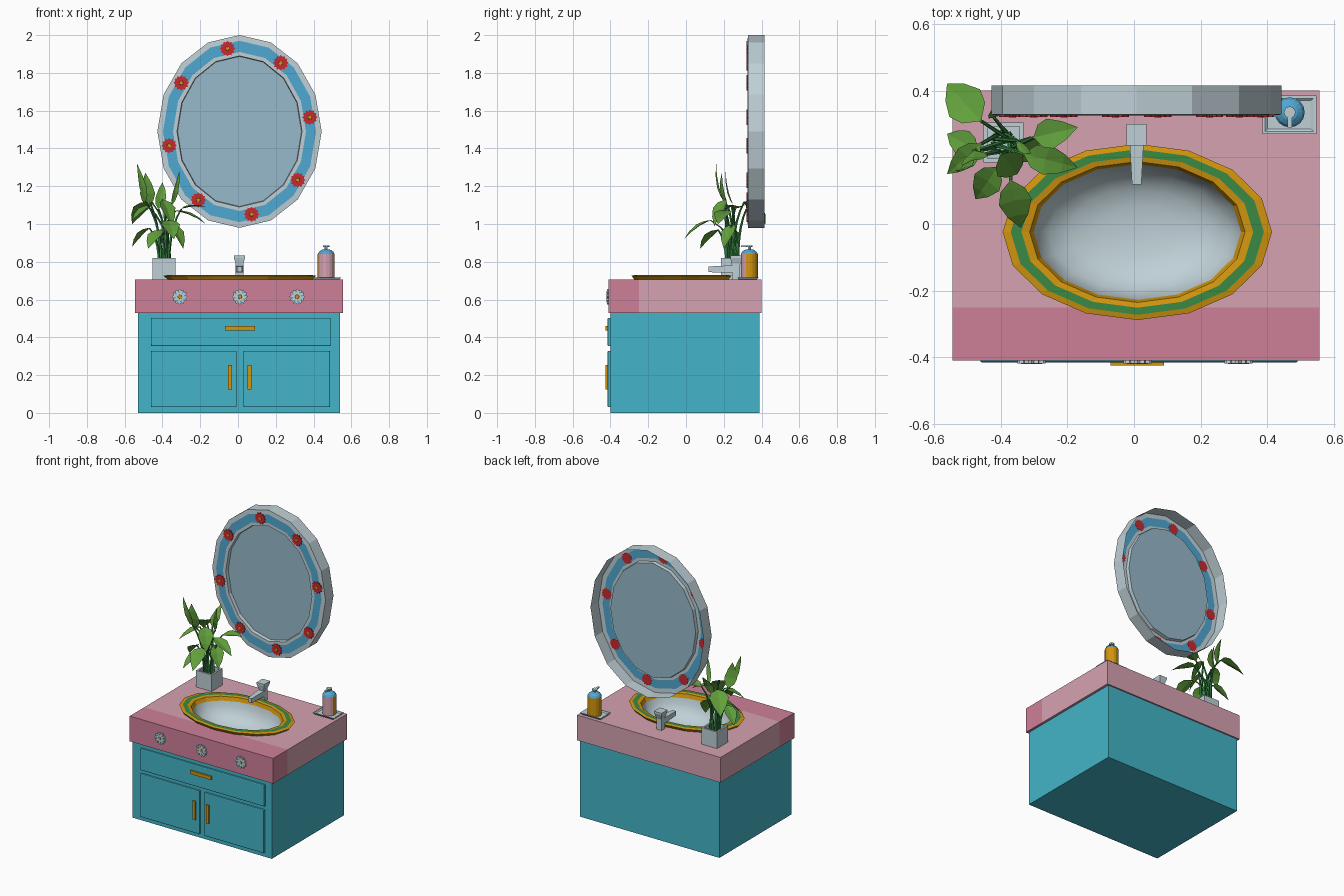
import bpy, bmesh, math
from mathutils import Vector

if "Cube" in bpy.data.objects:
    bpy.data.objects.remove(bpy.data.objects["Cube"])

def material(name, hexcol):
    m = bpy.data.materials.new(name)
    c = [int(hexcol[i:i + 2], 16) / 255 for i in (0, 2, 4)]
    m.diffuse_color = [x / 12.92 if x < 0.04 else ((x + 0.055) / 1.055) ** 2.4 for x in c] + [1]
    m.use_nodes = True
    m.node_tree.nodes["Principled BSDF"].inputs["Base Color"].default_value = m.diffuse_color
    return m

GREY = material("pale_grey", "BFD0D6")
BLUE = material("stripe_blue", "50A8D2")
RED = material("red", "C62A30")
PINK = material("pink", "CE8099")
LIGHT = material("light_pink", "D5A2B0")
TEAL = material("teal", "43B5C8")
GOLD = material("gold", "D2960F")
GREEN = material("green", "388A44")
GLASS = material("mirror_glass", "97BACB")
LEAF = material("leaf_green", "62A03C")

def make(name, verts, faces, mats, idx=None, smooth=None):
    me = bpy.data.meshes.new(name)
    me.from_pydata([tuple(v) for v in verts], [], faces)
    for m in mats:
        me.materials.append(m)
    for i, p in enumerate(me.polygons):
        if idx:
            p.material_index = idx[i]
        p.use_smooth = bool(smooth and smooth[i])
    ob = bpy.data.objects.new(name, me)
    bpy.context.collection.objects.link(ob)
    return ob

def loft(name, rings, mats, bands=None, start=True, end=True, smooth_from=None):
    """Skin rings of points; bands gives a material index for each step."""
    n, steps = len(rings[0]), len(rings) - 1
    bands = bands or [0] * steps
    faces, idx, sm = [], [], []
    for k in range(steps):
        for i in range(n):
            j = (i + 1) % n
            faces.append((k * n + i, k * n + j, k * n + n + j, k * n + n + i))
            idx.append(bands[k])
            sm.append(smooth_from is not None and k >= smooth_from)
    if start:
        faces.append(tuple(reversed(range(n)))); idx.append(bands[0]); sm.append(False)
    if end:
        faces.append(tuple(range(steps * n, steps * n + n))); idx.append(bands[-1])
        sm.append(smooth_from is not None)
    return make(name, [v for r in rings for v in r], faces, mats, idx, sm)

def flat_ring(cx, cy, rx, ry, z, n=16):
    return [(cx + rx * math.cos(2 * math.pi * i / n), cy + ry * math.sin(2 * math.pi * i / n), z) for i in range(n)]

def wall_ring(cx, cz, rx, rz, y, n=16, notch=1.0):
    out = []
    for i in range(n):
        a, s = 2 * math.pi * i / n, (notch if i % 2 else 1)
        out.append((cx + s * rx * math.cos(a), y, cz + s * rz * math.sin(a)))
    return out

def rect(x0, x1, y0, y1, z):
    return [(x0, y0, z), (x1, y0, z), (x1, y1, z), (x0, y1, z)]

def box(name, x0, x1, y0, y1, z0, z1, mat):
    return loft(name, [rect(x0, x1, y0, y1, z0), rect(x0, x1, y0, y1, z1)], [mat])

def flower(name, cx, cz, y0, y1, r, petal):
    loft(name, [wall_ring(cx, cz, r, r, y0, 24, 0.8), wall_ring(cx, cz, r, r, y1, 24, 0.8)], [petal])
    loft(name + "_centre", [wall_ring(cx, cz, r * .27, r * .27, y1, 8),
                            wall_ring(cx, cz, r * .25, r * .25, y1 - .002, 8)], [GOLD])

# Cabinet with drawer and doors
box("cabinet", -.53, .54, -.40, .39, 0, .53, TEAL)
def panel(name, x0, x1, z0, z1):
    def r(y, d):
        return [(x0 + d, y, z0 + d), (x1 - d, y, z0 + d), (x1 - d, y, z1 - d), (x0 + d, y, z1 - d)]
    loft(name, [r(-.40, 0), r(-.413, 0), r(-.415, .004)], [TEAL])
panel("drawer", -.46, .49, .355, .503)
panel("left_door", -.46, -.007, .03, .328)
panel("right_door", .03, .487, .03, .328)
box("drawer_handle", -.07, .09, -.425, -.41, .436, .46, GOLD)
box("left_handle", -.052, -.031, -.425, -.41, .125, .254, GOLD)
box("right_handle", .05, .071, -.425, -.41, .125, .254, GOLD)

# Countertop: front strip in the stronger pink, basin opening cut out
top = box("countertop", -.545, .557, -.41, .40, .53, .705, LIGHT)
top.data.materials.append(PINK)
bm = bmesh.new()
bm.from_mesh(top.data)
bmesh.ops.bisect_plane(bm, geom=bm.verts[:] + bm.edges[:] + bm.faces[:], plane_co=(0, -.25, 0), plane_no=(0, 1, 0))
for f in bm.faces:
    f.material_index = 1 if f.calc_center_median().y < -.25 else 0
bm.to_mesh(top.data)
bm.free()
BX, BY, RX, RY = .01, -.024, .404, .264
cutter = loft("basin_cutter", [flat_ring(BX, BY, RX * .83, RY * .83, z) for z in (.545, .8)], [LIGHT])
cutter.hide_render = True
cutter.hide_set(True)
mod = top.modifiers.new("basin_hole", "BOOLEAN")
mod.object, mod.operation, mod.solver = cutter, "DIFFERENCE", "EXACT"

# Basin: gold rim, green stripe, pale bowl
rim = [(.93, .70), (1, .726), (.94, .73), (.86, .73), (.80, .726), (.77, .70)]
loft("basin_rim", [flat_ring(BX, BY, RX * s, RY * s, z) for s, z in rim], [GOLD, GREEN],
     [0, 0, 1, 0, 0], False, False)
bowl = [(.77, .70), (.74, .665), (.66, .62), (.5, .585), (.3, .568), (.1, .562)]
loft("basin_bowl", [flat_ring(BX, BY, RX * s, RY * s, z) for s, z in bowl], [GREY],
     start=False, smooth_from=0)

# Tap
box("tap_post", -.012, .028, .245, .285, .70, .79, GREY)
loft("tap_handle", [rect(-.008, .024, .243, .285, .78), rect(-.022, .037, .235, .30, .82),
                    rect(-.022, .037, .235, .30, .833)], [GREY])
def spout_end(y, w, z0, z1):
    return [(.008 - w, y, z0), (.008 + w, y, z0), (.008 + w, y, z1), (.008 - w, y, z1)]
loft("tap_spout", [spout_end(.26, .022, .742, .782), spout_end(.118, .014, .745, .775)], [GREY])

# Counter knobs
for i, x in enumerate((-.308, .01, .313)):
    flower("knob_%d" % i, x, .615, -.409, -.418, .042, GREY)
    for k in range(8):
        a = math.pi * k / 4 + .2
        c, s = .027 * math.cos(a), .027 * math.sin(a)
        loft("knob_dot", [wall_ring(x + c, .615 + s, .005, .005, y, 6) for y in (-.417, -.420)], [BLUE])

# Oval mirror, open at the back
frame = [(.435, .51, .415), (.435, .51, .328), (.405, .48, .326), (.352, .421, .326),
         (.331, .40, .326), (.328, .397, .35)]
MX, MZ = .008, 1.49
loft("mirror_frame", [wall_ring(MX, MZ, a, b, y) for a, b, y in frame], [GREY, BLUE],
     [0, 0, 1, 0, 0], False, False)
make("mirror_glass", wall_ring(MX, MZ, .328, .397, .35), [tuple(range(16))], [GLASS])
for k in range(8):
    a = math.radians(9.7 + 45 * k)
    flower("frame_flower_%d" % k, MX + .378 * math.cos(a), MZ + .445 * math.sin(a), .327, .321, .041, RED)

# Soap tray and dispenser
loft("soap_tray", [rect(.395, .535, .28, .375, .705), rect(.385, .547, .27, .385, .718),
                   rect(.393, .539, .278, .377, .718), rect(.40, .53, .285, .37, .712)], [GREY])
sx, sy = .467, .335
prof = [(.045, .712), (.045, .84), (.038, .853), (.024, .863), (.012, .866)]
bottle = loft("soap_bottle", [flat_ring(sx, sy, r, r, z) for r, z in prof], [GOLD, BLUE, LIGHT],
              [0, 1, 1, 1])
for p in bottle.data.polygons:
    if p.material_index == 0 and p.normal.y < -.3:
        p.material_index = 2
loft("pump_stem", [flat_ring(sx, sy, .008, .008, z, 8) for z in (.86, .88)], [GREY])
loft("pump_head", [flat_ring(sx, sy, .018, .018, z, 8) for z in (.877, .886)], [GREY])
box("pump_spout", sx - .007, sx + .007, sy - .045, sy, .877, .885, GREY)

# Plant pot
px0, px1, py0, py1 = -.452, -.332, .185, .305
loft("plant_pot", [rect(px0, px1, py0, py1, .705), rect(px0, px1, py0, py1, .82),
                   rect(px0 + .012, px1 - .012, py0 + .012, py1 - .012, .82),
                   rect(px0 + .012, px1 - .012, py0 + .012, py1 - .012, .79)], [GREY])

# Plant: leaf base, leaf tip, half width
leaves = [
    ((-.46, .31, 1.12), (-.56, .42, 1.00), .062),
    ((-.46, .24, 1.10), (-.56, .15, 1.02), .035),
    ((-.41, .17, .97), (-.475, .075, .87), .045),
    ((-.37, .13, 1.02), (-.34, -.01, .92), .05),
    ((-.33, .21, 1.07), (-.17, .17, 1.00), .046),
    ((-.30, .26, 1.08), (-.17, .29, 1.09), .046),
    ((-.35, .25, 1.00), (-.29, .20, .87), .045),
    ((-.49, .20, 1.12), (-.535, .16, 1.32), .02),
    ((-.48, .22, 1.10), (-.49, .19, 1.27), .042),
    ((-.35, .25, 1.10), (-.31, .21, 1.28), .015),
    ((-.40, .21, 1.13), (-.35, .15, .99), .05),
    ((-.42, .32, 1.08), (-.40, .39, 1.22), .03),
    ((-.47, .22, .98), (-.56, .27, .88), .04),
]
for k, (b, t, w) in enumerate(leaves):
    b, t = Vector(b), Vector(t)
    d = t - b
    side = d.cross(Vector((0, 0, 1)))
    if abs(d.z) > .12 and d.z > 0:
        side = Vector((1, .3, 0))
    side.normalize()
    up = side.cross(d).normalized()
    verts, faces = [], []
    for s, f in ((0, .05), (.15, .75), (.38, 1), (.7, .62), (1, .02)):
        c = b + d * s + up * (.06 * math.sin(math.pi * s) * d.length)
        verts += [c - side * w * f + up * w * f * .2, c, c + side * w * f + up * w * f * .2]
    for q in range(4):
        for h in (0, 1):
            i = q * 3 + h
            faces.append((i, i + 1, i + 4, i + 3))
    make("leaf_%d" % k, verts, faces, [LEAF])
    # Curved stem from the pot to the leaf
    root = Vector((-.392 + .03 * math.cos(k * 2.4), .245 + .03 * math.sin(k * 2.4), .79))
    ctrl = Vector((root.x, root.y, root.z * .35 + b.z * .65))
    rings = []
    for i in range(6):
        u = i / 5
        c = root * (1 - u) ** 2 + ctrl * 2 * u * (1 - u) + b * u * u
        rings.append(flat_ring(c.x, c.y, .009 - .004 * u, .009 - .004 * u, c.z, 5))
    loft("stem_%d" % k, rings, [GREEN])
